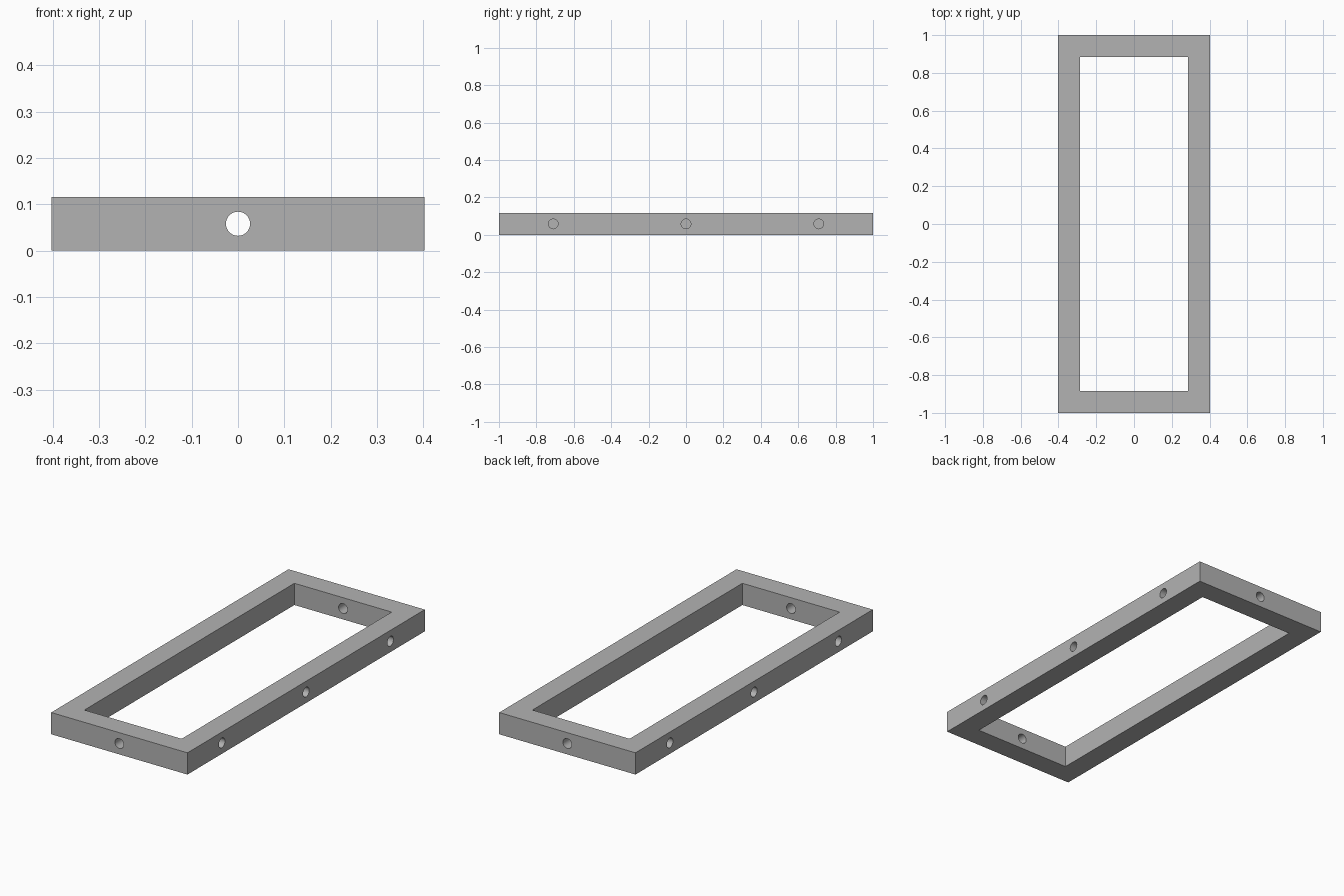
import bpy
from math import pi

if "Cube" in bpy.data.objects:
    bpy.data.objects.remove(bpy.data.objects["Cube"], do_unlink=True)

HALF_X, HALF_Y, HEIGHT, RAIL = 0.402, 1.0, 0.116, 0.115
MID_Z = HEIGHT / 2
HOLE_R, HOLE_DEPTH = 0.026, 0.08

grey = bpy.data.materials.new("plain_grey")
grey.use_nodes = True
colour = (0.45, 0.45, 0.45, 1)
grey.diffuse_color = colour
grey.node_tree.nodes["Principled BSDF"].inputs["Base Color"].default_value = colour


def box(name, half_x, half_y, height):
    bpy.ops.mesh.primitive_cube_add(size=1, location=(0, 0, MID_Z))
    ob = bpy.context.object
    ob.name = name
    ob.scale = (2 * half_x, 2 * half_y, height)
    bpy.ops.object.transform_apply(location=True, rotation=False, scale=True)
    ob.data.materials.append(grey)
    return ob


def drill(name, x, y, depth, rotation):
    bpy.ops.mesh.primitive_cylinder_add(vertices=32, radius=HOLE_R, depth=depth,
                                        location=(x, y, MID_Z), rotation=rotation)
    ob = bpy.context.object
    ob.name = name
    ob.data.materials.append(grey)
    return ob


def cut(target, cutter):
    cutter.hide_render = True
    mod = target.modifiers.new(cutter.name, 'BOOLEAN')
    mod.operation = 'DIFFERENCE'
    mod.solver = 'EXACT'
    mod.object = cutter
    bpy.context.view_layer.objects.active = target
    bpy.ops.object.modifier_apply(modifier=mod.name)
    bpy.data.objects.remove(cutter, do_unlink=True)


# Rectangular frame with an open middle
frame = box("frame", HALF_X, HALF_Y, HEIGHT)
cut(frame, box("opening", HALF_X - RAIL, HALF_Y - RAIL, 3 * HEIGHT))

# Through hole in the middle of each end rail
for side in (-1, 1):
    cut(frame, drill("end_hole", 0, side * (HALF_Y - RAIL / 2), 2 * RAIL, (pi / 2, 0, 0)))

# Three blind holes in the outside of each long rail
for side in (-1, 1):
    for y in (-0.71, 0, 0.71):
        cut(frame, drill("side_hole", side * HALF_X, y, 2 * HOLE_DEPTH, (0, pi / 2, 0)))

# Smooth hole walls, sharp frame edges
bpy.ops.object.select_all(action='DESELECT')
frame.select_set(True)
bpy.context.view_layer.objects.active = frame
bpy.ops.object.shade_smooth_by_angle(angle=pi / 6)
